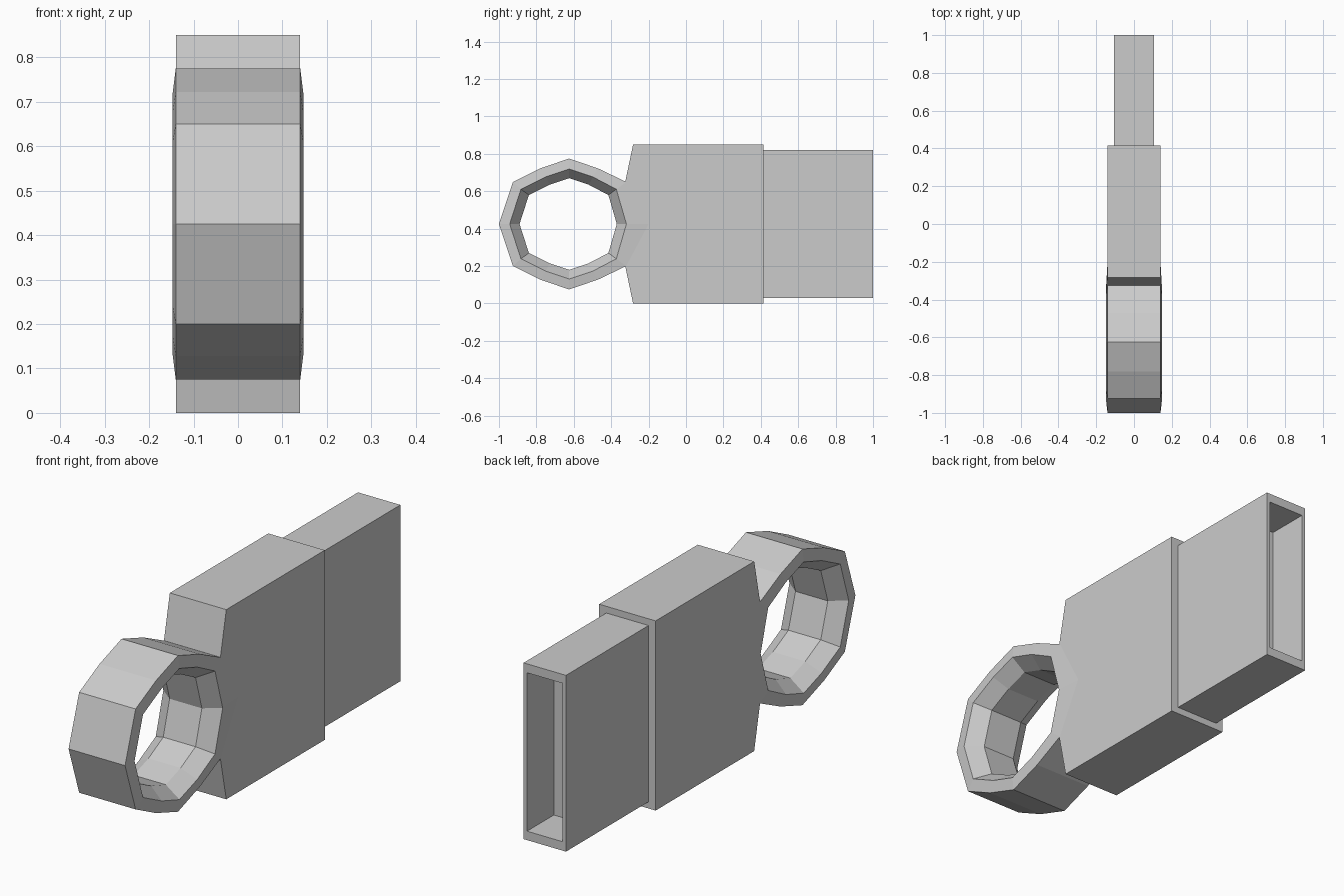
import bpy, bmesh

if "Cube" in bpy.data.objects:
    bpy.data.objects.remove(bpy.data.objects["Cube"])

MID = 0.425  # height of the horizontal symmetry plane


def loft(name, loops, closed=False):
    """Skin matching point loops; cap the ends unless closed on itself."""
    bm = bmesh.new()
    rows = [[bm.verts.new(p) for p in loop] for loop in loops]
    n = len(rows[0])
    pairs = list(zip(rows, rows[1:]))
    if closed:
        pairs.append((rows[-1], rows[0]))
    for a, b in pairs:
        for i in range(n):
            j = (i + 1) % n
            bm.faces.new((a[i], a[j], b[j], b[i]))
    if not closed:
        bm.faces.new(rows[0])
        bm.faces.new(rows[-1])
    bmesh.ops.recalc_face_normals(bm, faces=bm.faces)
    mesh = bpy.data.meshes.new(name)
    bm.to_mesh(mesh)
    bm.free()
    obj = bpy.data.objects.new(name, mesh)
    bpy.context.collection.objects.link(obj)
    return obj


def at_x(profile, x):
    return [(x, y, z) for y, z in profile]


def prism(name, profile, half):
    return loft(name, [at_x(profile, -half), at_x(profile, half)])


def mirrored(upper):
    """Complete an upper half outline (first and last point on MID)."""
    return upper + [(y, 2 * MID - z) for y, z in upper[-2:0:-1]]


def rect(hx, hz, y):
    return [(-hx, y, MID - hz), (hx, y, MID - hz), (hx, y, MID + hz), (-hx, y, MID + hz)]


# Keyring loop: faceted outside, chamfered hole
outer = mirrored([(-1, MID), (-.925, .65), (-.78, .722), (-.625, .775),
                  (-.47, .722), (-.32, .65), (-.2, MID)])
inner = mirrored([(-.89, MID), (-.84, .58), (-.73, .635), (-.625, .67),
                  (-.52, .635), (-.415, .58), (-.37, MID)])
rim = [(-.627 + (y + .627) * 1.2, MID + (z - MID) * 1.2) for y, z in inner]
loft("keyring_loop", [at_x(outer, .14), at_x(rim, .147), at_x(inner, .08),
                      at_x(inner, -.08), at_x(rim, -.147), at_x(outer, -.14)], closed=True)

# Body core, notched at the front to meet the loop
prism("body_core", [(-.32, .65), (-.2, MID), (-.32, .2), (.415, .2), (.415, .65)], .14)

# Upper and lower body blocks with slanted fronts
block = [(-.325, .65), (-.283, .85), (.415, .85), (.415, .65)]
prism("upper_block", block, .14)
prism("lower_block", [(y, 2 * MID - z) for y, z in block], .14)

# Plug shell with a recessed opening at the back
loft("plug_shell", [rect(.105, .395, .41), rect(.105, .395, 1),
                    rect(.088, .355, 1), rect(.088, .355, .81)])
